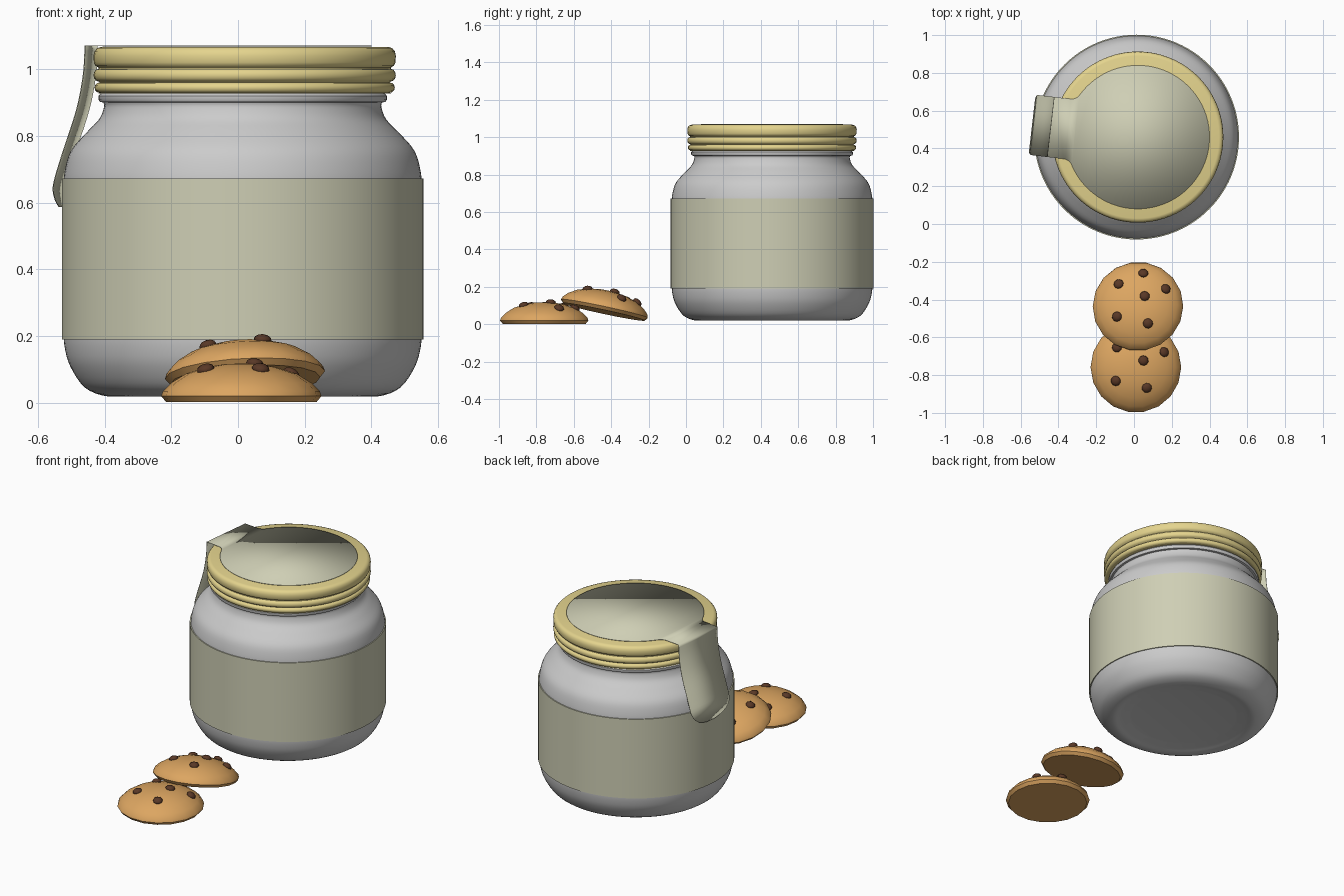
import bpy, bmesh, math
from mathutils import Vector, Matrix

if "Cube" in bpy.data.objects:
    bpy.data.objects.remove(bpy.data.objects["Cube"])


def material(name, rgb):
    m = bpy.data.materials.new(name)
    m.diffuse_color = (*rgb, 1)
    m.use_nodes = True
    m.node_tree.nodes["Principled BSDF"].inputs["Base Color"].default_value = m.diffuse_color
    return m


PAPER = material("paper", (0.62, 0.62, 0.46))
YELLOW = material("yellow_lid", (0.78, 0.66, 0.27))
DOUGH = material("dough", (0.72, 0.38, 0.12))
CHOCOLATE = material("chocolate", (0.10, 0.04, 0.02))


def finish(name, bm, mat=None, angle=40):
    bmesh.ops.recalc_face_normals(bm, faces=bm.faces)
    mesh = bpy.data.meshes.new(name)
    bm.to_mesh(mesh)
    bm.free()
    ob = bpy.data.objects.new(name, mesh)
    bpy.context.collection.objects.link(ob)
    if mat:
        mesh.materials.append(mat)
    bpy.ops.object.select_all(action='DESELECT')
    bpy.context.view_layer.objects.active = ob
    ob.select_set(True)
    bpy.ops.object.shade_smooth_by_angle(angle=math.radians(angle))
    return ob


def lathe(name, profile, sides, location, mat=None, angle=40):
    bm = bmesh.new()
    verts = [bm.verts.new((r, 0, z)) for r, z in profile]
    edges = [bm.edges.new(p) for p in zip(verts, verts[1:])]
    bmesh.ops.spin(bm, geom=verts + edges, cent=(0, 0, 0), axis=(0, 0, 1),
                   angle=math.tau, steps=sides)
    bmesh.ops.remove_doubles(bm, verts=bm.verts, dist=1e-5)
    ob = finish(name, bm, mat, angle)
    ob.location = location
    return ob


def smooth_profile(pts, steps=4):
    # Catmull-Rom curve through the points
    p = [Vector(q) for q in [pts[0]] + pts + [pts[-1]]]
    out = []
    for a, b, c, d in zip(p, p[1:], p[2:], p[3:]):
        for i in range(steps):
            t = i / steps
            out.append(0.5 * (2 * b + (c - a) * t + (2 * a - 5 * b + 4 * c - d) * t ** 2
                              + (3 * b - a - 3 * c + d) * t ** 3))
    return [tuple(q) for q in out] + [pts[-1]]


CENTRE = (0.014, 0.46, 0)
LID_CENTRE = (0.02, 0.46, 0)

# Jar: base, wall, shoulder, neck bead and mouth
lower = smooth_profile([(0.30, 0.034), (0.36, 0.026), (0.41, 0.02), (0.473, 0.046),
                        (0.517, 0.11), (0.534, 0.17), (0.537, 0.22)])
upper = smooth_profile([(0.537, 0.64), (0.534, 0.69), (0.515, 0.755), (0.468, 0.81),
                        (0.43, 0.85), (0.416, 0.885), (0.417, 0.9)])
bead = [(0.428, 0.902), (0.432, 0.908), (0.432, 0.92), (0.426, 0.927), (0.41, 0.93)]
lathe("jar", [(0, 0.036)] + lower + upper + bead + [(0.40, 1.04), (0, 1.04)], 96, CENTRE)

# Paper band around the jar
lathe("label", [(0.53, 0.19), (0.542, 0.19), (0.542, 0.672), (0.53, 0.672)], 96, CENTRE, PAPER)

# Lid with two rolled beads below the main rim
lid = [(0.40, 0.927), (0.44, 0.927)]
for low, high, r in ((0.929, 0.960, 0.450), (0.963, 1.001, 0.453)):
    for i in range(7):
        a = math.pi * i / 6
        lid.append((r - 0.015 + 0.015 * math.sin(a),
                    (low + high) / 2 - (high - low) / 2 * math.cos(a)))
lid += [(0.438, 1.005), (0.447, 1.010), (0.452, 1.020), (0.453, 1.040),
        (0.450, 1.054), (0.442, 1.063), (0.430, 1.067), (0, 1.067)]
lathe("lid", lid, 96, LID_CENTRE, YELLOW, 50)

# Seal: disc with filleted pull tab, folded over the rim and hanging down
R, W, F, Z = 0.38, 0.16, 0.05, 1.07
fu = math.sqrt((R + F) ** 2 - (W + F) ** 2)
a0 = math.atan2(W + F, fu)
half = [(0.463, W)]
for i in range(7):
    a = 1.5 * math.pi + (a0 - math.pi / 2) * i / 6
    half.append((fu + F * math.cos(a), W + F + F * math.sin(a)))
for i in range(1, 33):
    a = a0 + (math.pi - a0) * i / 32
    half.append((R * math.cos(a), R * math.sin(a)))
outline = half + [(u, -v) for u, v in reversed(half[:-1])]
bm = bmesh.new()
top = [bm.verts.new((u, v, Z)) for u, v in outline]
bm.faces.new(top)
hang = smooth_profile([(0.463, Z), (0.468, 0.985), (0.488, 0.88), (0.527, 0.76),
                       (0.552, 0.68), (0.562, 0.635), (0.556, 0.587)])
prev = (top[0], top[-1])
for u, z in hang[1:]:
    t = max(0, (0.69 - z) / 0.105)
    w = W * math.sqrt(max(0.03, 1 - t * t))
    row = (bm.verts.new((u, w, z)), bm.verts.new((u, -w, z)))
    bm.faces.new((prev[0], row[0], row[1], prev[1]))
    prev = row
seal = finish("seal_with_pull_tab", bm, PAPER)
seal.location = LID_CENTRE
seal.rotation_euler.z = math.pi - 0.116
mod = seal.modifiers.new("thickness", 'SOLIDIFY')
mod.thickness = 0.003
mod.offset = 0

# Cookies: low domes with chips sunk into the top
DOME = [(0, 0.118), (0.05, 0.116), (0.10, 0.108), (0.165, 0.088),
        (0.21, 0.06), (0.235, 0.035), (0.24, 0.02), (0.225, 0.002), (0, 0.002)]
CHIPS = [(-0.10, 0.105), (0.03, 0.165), (0.15, 0.08), (0.04, 0.035),
         (-0.107, -0.073), (0.058, -0.11)]


def dome_height(r):
    for (r0, z0), (r1, z1) in zip(DOME, DOME[1:]):
        if r <= r1:
            return z0 + (z1 - z0) * (r - r0) / (r1 - r0), math.atan2(z0 - z1, r1 - r0)


def cookie(name, location, rotation):
    body = lathe(name, DOME, 18, location, DOUGH, 50)
    body.rotation_euler = rotation
    bm = bmesh.new()
    for x, y in CHIPS:
        z, slope = dome_height(math.hypot(x, y))
        m = (Matrix.Translation((x, y, z + 0.002))
             @ Matrix.Rotation(math.atan2(y, x), 4, 'Z')
             @ Matrix.Rotation(slope, 4, 'Y') @ Matrix.Diagonal((1, 1, 0.6, 1)))
        bmesh.ops.create_uvsphere(bm, u_segments=10, v_segments=6, radius=0.027, matrix=m)
    chips = finish(name + "_chips", bm, CHOCOLATE, 60)
    chips.parent = body


cookie("flat_cookie", (0.01, -0.758, 0), (0, 0, 0))
cookie("leaning_cookie", (0.022, -0.44, 0.064), (-0.21, -0.05, 0))
